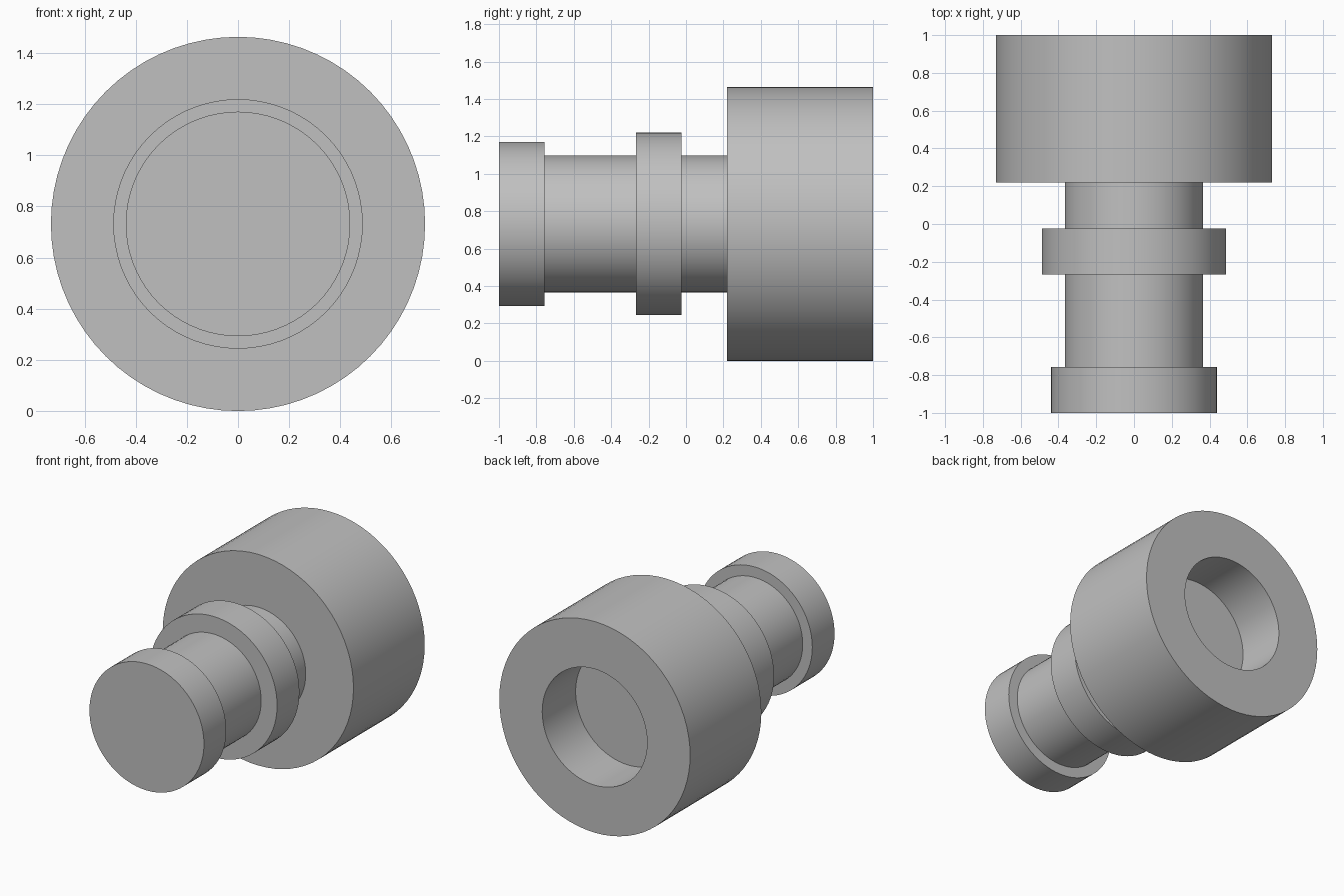
import bpy
import bmesh
import math
from mathutils import Vector

cube = bpy.data.objects.get("Cube")
if cube:
    bpy.data.objects.remove(cube, do_unlink=True)

SEGMENTS = 72
UNIT = 2 / 82           # the fitting is 82 units long

# One flat grey for the whole turned part
grey = bpy.data.materials.new("plain_grey")
grey.use_nodes = True
colour = (0.53, 0.53, 0.53, 1)
grey.diffuse_color = colour
grey.node_tree.nodes["Principled BSDF"].inputs["Base Color"].default_value = colour

# Steps from front to back: (length, radius)
steps = [
    (10, 18),           # front flange
    (20, 15),           # long neck
    (10, 20),           # middle collar
    (10, 15),           # short neck
    (32, 30),           # large socket body
]
BORE_RADIUS, BORE_DEPTH = 16.5, 15

# Half profile as (radius, distance from the front), ending at the bore centre
profile = [(0, 0)]
along = 0
for length, radius in steps:
    profile += [(radius, along), (radius, along + length)]
    along += length
profile += [(BORE_RADIUS, along), (BORE_RADIUS, along - BORE_DEPTH), (0, along - BORE_DEPTH)]


def lathe(name, points, material):
    """Revolve a profile about a lengthwise axis and shade it."""
    top = max(r for r, _ in points) * UNIT
    bm = bmesh.new()
    verts = [bm.verts.new((r * UNIT, d * UNIT - 1, top)) for r, d in points]
    edges = [bm.edges.new(pair) for pair in zip(verts, verts[1:])]
    bmesh.ops.spin(bm, geom=verts + edges, cent=Vector((0, 0, top)), axis=(0, 1, 0),
                   angle=math.tau, steps=SEGMENTS, use_merge=True)
    bmesh.ops.remove_doubles(bm, verts=bm.verts, dist=0.0001)
    bmesh.ops.recalc_face_normals(bm, faces=bm.faces)
    mesh = bpy.data.meshes.new(name)
    bm.to_mesh(mesh)
    bm.free()
    mesh.materials.append(material)
    obj = bpy.data.objects.new(name, mesh)
    bpy.context.collection.objects.link(obj)
    bpy.ops.object.select_all(action="DESELECT")
    obj.select_set(True)
    bpy.context.view_layer.objects.active = obj
    bpy.ops.object.shade_smooth_by_angle(angle=math.radians(30))
    return obj


# Stepped round fitting with a blind bore in its back
lathe("stepped_fitting", profile, grey)
